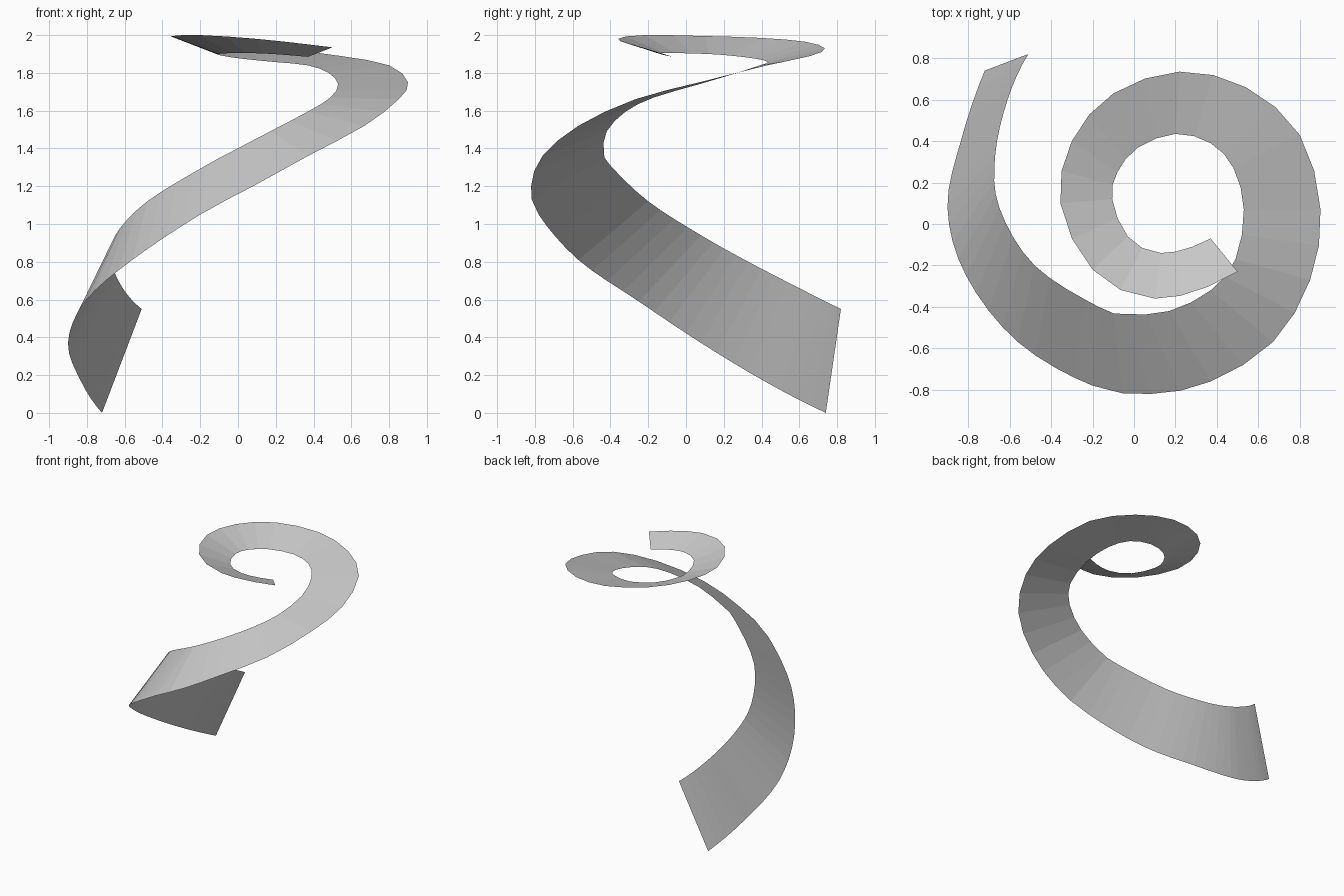
import bpy
import bmesh
from mathutils import Vector

if "Cube" in bpy.data.objects:
    bpy.data.objects.remove(bpy.data.objects["Cube"], do_unlink=True)

# Matching stations along the outer and inner rims, from the base upward
outer_rim = [
    (-.72, .74, 0), (-.83, .42, .165), (-.9, .08, .37), (-.81, -.25, .59),
    (-.56, -.57, .81), (-.2, -.78, 1.05), (.08, -.82, 1.2), (.37, -.76, 1.36),
    (.67, -.57, 1.52), (.85, -.27, 1.66), (.9, .07, 1.75), (.8, .43, 1.84),
    (.54, .66, 1.89), (.22, .735, 1.93), (-.1, .63, 1.965), (-.3, .4, 1.985),
    (-.355, .1, 1.995), (-.2, -.22, 2), (.1, -.36, 1.98), (.5, -.23, 1.935)]
inner_rim = [
    (-.51, .82, .55), (-.61, .6, .66), (-.67, .33, .8), (-.65, .08, .94),
    (-.48, -.2, 1.12), (-.17, -.4, 1.31), (-.04, -.435, 1.38), (.17, -.42, 1.49),
    (.37, -.32, 1.595), (.49, -.17, 1.67), (.53, .07, 1.74), (.48, .27, 1.8),
    (.37, .39, 1.84), (.2, .435, 1.857), (.02, .37, 1.875), (-.08, .25, 1.89),
    (-.105, .12, 1.9), (-.03, -.06, 1.905), (.13, -.14, 1.903), (.37, -.07, 1.885)]


def segments(station):
    """Finer steps on the steep lower sweep, coarser ones on the coil."""
    if station < 5:
        return 4
    return 3 if station == len(outer_rim) - 2 else 2


def smooth_path(stations):
    """Pass a Catmull-Rom curve through the stations."""
    pts = [Vector(p) for p in stations]
    first = pts[0] * 3 - pts[1] * 3 + pts[2]
    last = pts[-1] * 3 - pts[-2] * 3 + pts[-3]
    pts = [first] + pts + [last]
    path = []
    for i in range(len(stations) - 1):
        a, b, c, d = pts[i:i + 4]
        steps = segments(i)
        for s in range(steps):
            t = s / steps
            path.append(b + (c - a) * t / 2
                        + (a * 2 - b * 5 + c * 4 - d) * t ** 2 / 2
                        + (b * 3 - a - c * 3 + d) * t ** 3 / 2)
    path.append(pts[-2])
    return path


# Ribbon: a single sheet ruled between both rims, with flat facets
bm = bmesh.new()
outer = [bm.verts.new(p) for p in smooth_path(outer_rim)]
inner = [bm.verts.new(p) for p in smooth_path(inner_rim)]
for i in range(len(outer) - 1):
    bm.faces.new((outer[i], outer[i + 1], inner[i + 1], inner[i]))
mesh = bpy.data.meshes.new("spiral_ribbon")
bm.to_mesh(mesh)
bm.free()
ribbon = bpy.data.objects.new("spiral_ribbon", mesh)
bpy.context.collection.objects.link(ribbon)

# Plain light grey
grey = bpy.data.materials.new("light_grey")
grey.use_nodes = True
colour = (.6, .6, .6, 1)
grey.diffuse_color = colour
grey.node_tree.nodes["Principled BSDF"].inputs["Base Color"].default_value = colour
mesh.materials.append(grey)
